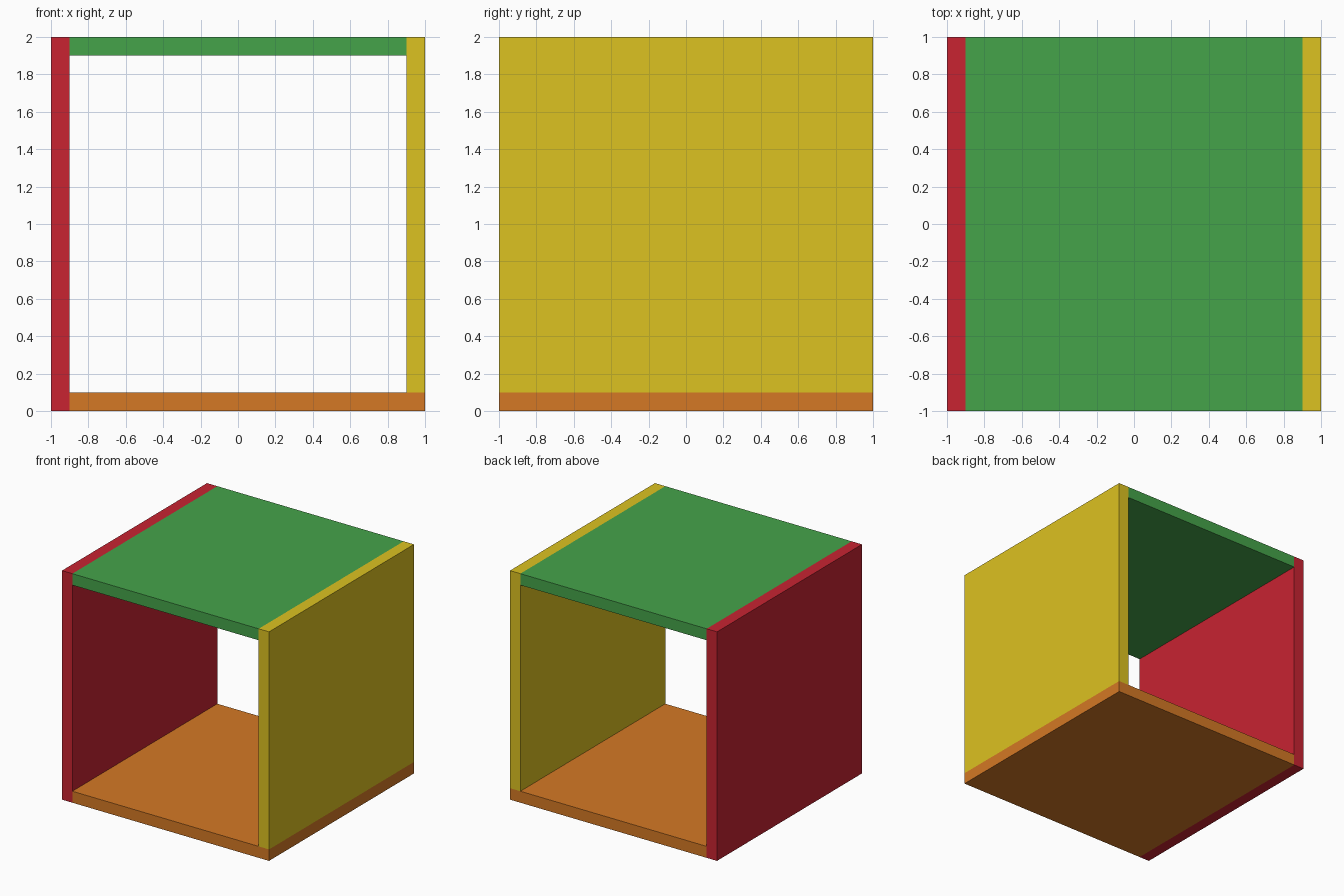
import bpy

if "Cube" in bpy.data.objects:
    bpy.data.objects.remove(bpy.data.objects["Cube"])


def panel(name, x, z, color):
    """Flat board spanning the x and z ranges, full depth in y."""
    bpy.ops.mesh.primitive_cube_add(
        size=1, location=((x[0] + x[1]) / 2, 0, (z[0] + z[1]) / 2))
    obj = bpy.context.object
    obj.name = name
    obj.scale = (x[1] - x[0], 2, z[1] - z[0])
    bpy.ops.object.transform_apply(location=False, rotation=False, scale=True)
    mat = bpy.data.materials.new(name + "_paint")
    mat.diffuse_color = (*color, 1)
    mat.use_nodes = True
    mat.node_tree.nodes["Principled BSDF"].inputs["Base Color"].default_value = mat.diffuse_color
    obj.data.materials.append(mat)


T = 0.1  # board thickness

# Four boards overlapping pinwheel-style into an open square tube
panel("left_panel", (-1, -1 + T), (0, 2), (0.58, 0.017, 0.031))
panel("right_panel", (1 - T, 1), (T, 2), (0.72, 0.54, 0.015))
panel("top_panel", (-1 + T, 1 - T), (2 - T, 2), (0.06, 0.37, 0.068))
panel("bottom_panel", (-1 + T, 1), (0, T), (0.66, 0.19, 0.018))
